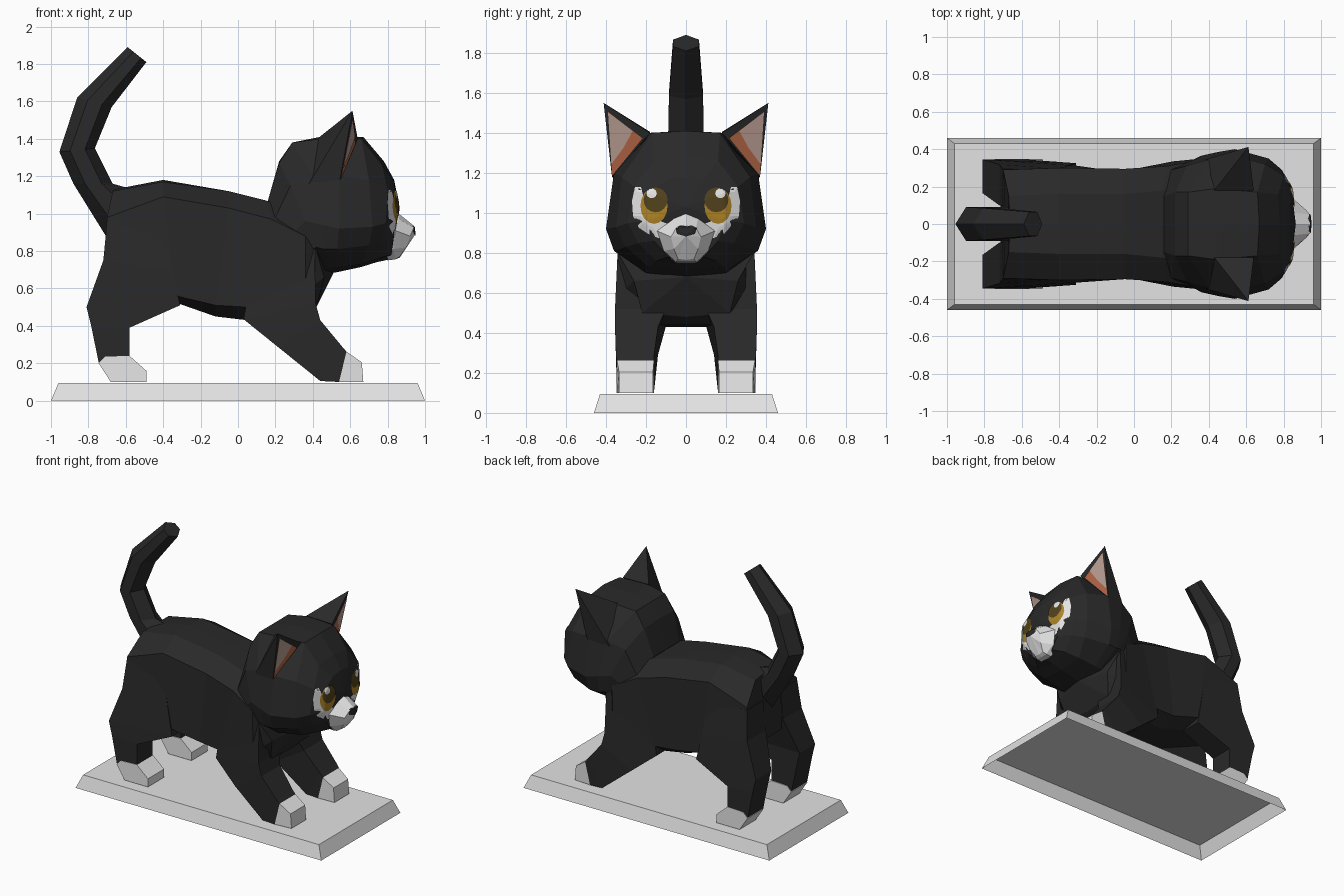
import bpy, bmesh, math
from mathutils import Vector
from mathutils.bvhtree import BVHTree

if "Cube" in bpy.data.objects:
    bpy.data.objects.remove(bpy.data.objects["Cube"])


def material(name, r, g, b):
    m = bpy.data.materials.new(name)
    m.diffuse_color = (r, g, b, 1)
    m.use_nodes = True
    m.node_tree.nodes["Principled BSDF"].inputs["Base Color"].default_value = m.diffuse_color
    return m


BLACK = material("black_fur", 0.022, 0.022, 0.022)
WHITE = material("white_fur", 0.80, 0.80, 0.80)
STONE = material("base_grey", 0.77, 0.77, 0.77)
AMBER = material("amber", 0.42, 0.23, 0.02)
BROWN = material("dark_brown", 0.085, 0.055, 0.012)
CLAY = material("ear_terracotta", 0.46, 0.135, 0.06)
PINK = material("ear_pink", 0.50, 0.35, 0.30)


def build(name, verts, faces, mat, mirror=False, recalc=True):
    me = bpy.data.meshes.new(name)
    me.from_pydata([tuple(v) for v in verts], [], faces)
    if recalc:
        bm = bmesh.new()
        bm.from_mesh(me)
        bmesh.ops.recalc_face_normals(bm, faces=bm.faces[:])
        bm.to_mesh(me)
        bm.free()
    me.materials.append(mat)
    ob = bpy.data.objects.new(name, me)
    bpy.context.collection.objects.link(ob)
    if mirror:
        mod = ob.modifiers.new("mirror", 'MIRROR')
        mod.use_axis = (False, True, False)
        mod.use_mirror_merge = False
    return ob


def loft(name, rings, mat, mirror=False, tip=None, start_cap=True):
    """Skin equal-length rings; the last ring may close on a tip point."""
    n = len(rings[0])
    verts = [p for r in rings for p in r]
    faces = [(i * n + j, i * n + (j + 1) % n, (i + 1) * n + (j + 1) % n, (i + 1) * n + j)
             for i in range(len(rings) - 1) for j in range(n)]
    if start_cap:
        faces.append(tuple(range(n)))
    end = (len(rings) - 1) * n
    if tip:
        verts.append(tip)
        faces += [(end + j, end + (j + 1) % n, len(verts) - 1) for j in range(n)]
    else:
        faces.append(tuple(range(end, end + n)))
    return build(name, verts, faces, mat, mirror)


def whole(half):
    """Complete a half section given from top centre to bottom centre."""
    return half + [(x, -y, z) for x, y, z in reversed(half[1:-1])]


def leg_ring(back, front, y0, y_back, y_front=None):
    (bx, bz), (fx, fz) = back, front
    return [(bx, y0, bz), (fx, y0, fz), (fx, y_front or y_back, fz), (bx, y_back, bz)]


# Bevelled base, open underneath
loft("base", [[(sx * x, sy * y, z) for sx, sy in ((-1, -1), (1, -1), (1, 1), (-1, 1))]
              for x, y, z in ((1, 0.46, 0), (0.96, 0.43, 0.095))], STONE, start_cap=False)

# Body
loft("body", [whole(h) for h in (
    [(-.66, 0, 1.13), (-.67, .15, 1.12), (-.70, .29, .98), (-.715, .30, .78), (-.69, .12, .66), (-.69, 0, .66)],
    [(-.40, 0, 1.18), (-.40, .16, 1.17), (-.40, .30, 1.09), (-.33, .315, .56), (-.32, .17, .52), (-.32, 0, .52)],
    [(-.05, 0, 1.12), (-.05, .16, 1.12), (-.05, .295, 1.03), (-.12, .285, .51), (-.12, .18, .45), (-.12, 0, .45)],
    [(.15, 0, 1.07), (.15, .18, 1.07), (.18, .31, .97), (.05, .30, .50), (.05, .20, .43), (.05, 0, .43)],
    [(.36, 0, 1.0), (.36, .20, .98), (.36, .345, .88), (.36, .34, .58), (.34, .2, .44), (.34, 0, .44)],
    [(.50, 0, .90), (.50, .18, .88), (.42, .34, .80), (.46, .26, .66), (.42, .22, .50), (.41, 0, .48)])],
    BLACK, tip=(.51, 0, .68))

# Legs and paws, mirrored across the body
loft("front_leg", [leg_ring((.10, .85), (.41, .85), .12, .29, .34),
                   leg_ring((.03, .435), (.415, .52), .10, .30, .355),
                   leg_ring((.21, .29), (.44, .43), .14, .335, .355),
                   leg_ring((.44, .105), (.56, .285), .16, .345, .35),
                   leg_ring((.54, .10), (.58, .262), .16, .345)], BLACK, True)
loft("front_paw", [leg_ring((.54, .10), (.58, .262), .16, .345),
                   leg_ring((.67, .10), (.662, .205), .165, .335)], WHITE, True)
loft("hind_leg", [leg_ring((-.70, .96), (-.40, .96), .10, .293, .297),
                  leg_ring((-.72, .75), (-.35, .70), .10, .318, .315),
                  leg_ring((-.81, .50), (-.31, .51), .165, .345, .325),
                  leg_ring((-.785, .40), (-.58, .39), .165, .345),
                  leg_ring((-.745, .205), (-.58, .24), .165, .345)], BLACK, True)
paw = [(-.745, .20), (-.71, .235), (-.58, .24), (-.49, .16), (-.49, .10), (-.68, .10)]
loft("hind_paw", [[(x, y, z) for x, z in paw] for y in (.16, .348)], WHITE, True)

# Six-sided tail: outer point, inner point, half width
rings = []
for o, i, w in (((-.70, .87), (-.60, 1.14), .09), ((-.88, 1.16), (-.67, 1.16), .09),
                ((-.955, 1.33), (-.765, 1.35), .09), ((-.86, 1.62), (-.675, 1.57), .085),
                ((-.59, 1.89), (-.49, 1.81), .065)):
    rings.append([(o[0] + (i[0] - o[0]) * t, s * w, o[1] + (i[1] - o[1]) * t)
                  for t, s in ((0, 0), (.3, 1), (.72, 1), (1, 0), (.72, -1), (.3, -1))])
loft("tail", rings, BLACK)

# Head
head = loft("head", [whole(h) for h in (
    [(.16, 0, 1.07), (.16, .15, 1.07), (.20, .29, .98), (.30, .33, .90), (.38, .33, .80), (.40, .2, .70), (.42, 0, .68)],
    [(.22, 0, 1.28), (.22, .17, 1.27), (.28, .31, 1.15), (.36, .365, .96), (.42, .35, .82), (.46, .2, .70), (.46, 0, .68)],
    [(.29, 0, 1.38), (.29, .17, 1.38), (.40, .345, 1.20), (.45, .385, .94), (.46, .355, .81), (.48, .2, .70), (.48, 0, .68)],
    [(.44, 0, 1.41), (.44, .19, 1.40), (.54, .36, 1.20), (.54, .40, .92), (.53, .36, .81), (.52, .2, .71), (.52, 0, .685)],
    [(.67, 0, 1.41), (.66, .17, 1.40), (.70, .32, 1.18), (.72, .35, .93), (.70, .30, .83), (.66, .19, .73), (.66, 0, .715)],
    [(.78, 0, 1.28), (.77, .16, 1.26), (.80, .26, 1.13), (.79, .29, .95), (.77, .24, .85), (.75, .15, .76), (.74, 0, .74)],
    [(.835, 0, 1.18), (.835, .09, 1.17), (.84, .19, 1.10), (.84, .20, .96), (.83, .16, .86), (.82, .09, .78), (.81, 0, .755)])],
    BLACK, tip=(.865, 0, 1.03))

# Muzzle
muzzle = loft("muzzle", [whole(h) for h in (
    [(.82, 0, 1.0), (.82, .06, .98), (.80, .15, .91), (.79, .12, .81), (.80, .05, .75), (.80, 0, .75)],
    [(.865, 0, .995), (.86, .06, .97), (.84, .145, .91), (.83, .11, .81), (.84, .05, .755), (.84, 0, .755)],
    [(.94, 0, .935), (.94, .05, .925), (.92, .075, .88), (.90, .06, .82), (.865, .04, .77), (.865, 0, .765)])],
    WHITE, tip=(.945, 0, .885))


def decal(name, outline, mat, target, lift, mirror=True, steps=6):
    """Lay a flat outline, given in y and z, onto the front of a target part."""
    tree = BVHTree.FromPolygons([v.co for v in target.data.vertices],
                                [p.vertices[:] for p in target.data.polygons])
    n = len(outline)
    cy, cz = (sum(p[k] for p in outline) / n for k in (0, 1))

    def place(y, z):
        hit = tree.ray_cast(Vector((2, y, z)), Vector((-1, 0, 0)))[0]
        return ((hit.x if hit else .8) + lift, y, z)
    verts = [place(cy, cz)]
    for s in range(1, steps + 1):
        verts += [place(cy + (y - cy) * s / steps, cz + (z - cz) * s / steps) for y, z in outline]
    faces = [(0, 1 + j, 1 + (j + 1) % n) for j in range(n)]
    for s in range(steps - 1):
        a, b = 1 + s * n, 1 + (s + 1) * n
        faces += [(a + j, b + j, b + (j + 1) % n, a + (j + 1) % n) for j in range(n)]
    build(name, verts, faces, mat, mirror, recalc=False)


def oval(cy, cz, ry, rz, n=16):
    return [(cy + ry * math.cos(2 * math.pi * i / n), cz + rz * math.sin(2 * math.pi * i / n))
            for i in range(n)]


# Eye patches, eyes and nose (counter-clockwise in y, z so they face forward)
decal("eye_patch", [(.225, 1.13), (.205, 1.03), (.13, .96), (.08, .94), (.08, .87), (.14, .875),
                    (.19, .895), (.235, .925), (.265, .985), (.27, 1.06), (.255, 1.13)],
      WHITE, head, .003)
decal("eye", oval(.16, 1.035, .068, .09), AMBER, head, .005)
decal("pupil", oval(.152, 1.065, .06, .062), BROWN, head, .007)
decal("eye_highlight", oval(.172, 1.098, .026, .025, 10), WHITE, head, .009)
decal("nose", [(.055, .925), (.03, .937), (-.03, .937), (-.055, .925), (-.045, .895), (0, .882), (.045, .895)],
      BLACK, muzzle, .005, False)

# Ears with two-tone inner plates
T, I, O, B, L = (Vector(p) for p in ((.612, .412, 1.55), (.64, .18, 1.40), (.545, .37, 1.18),
                                     (.43, .18, 1.405), (.38, .345, 1.16)))
build("ear", [T, I, O, B, L], [(0, 1, 2), (0, 3, 1), (0, 4, 3), (0, 2, 4), (1, 3, 4, 2)], BLACK, True)
normal = (T - I).cross(O - I).normalized()
if normal.x < 0:
    normal = -normal
mid = (T + I + O) / 3
t, i, o = T.lerp(mid, .26), I.lerp(O, .12).lerp(mid, .12), O.lerp(mid, .04)


def ear_plate(name, corners, mat, lift):
    c = [p + normal * lift for p in corners]
    if (c[1] - c[0]).cross(c[2] - c[0]).x < 0:
        c.reverse()
    build(name, c, [tuple(range(len(c)))], mat, True, recalc=False)


ear_plate("ear_lining", (t, i, o), CLAY, .004)
ear_plate("ear_inner", (t, t.lerp(i, .72), t.lerp(i.lerp(o, .5), .80), t.lerp(o, .82)), PINK, .007)
